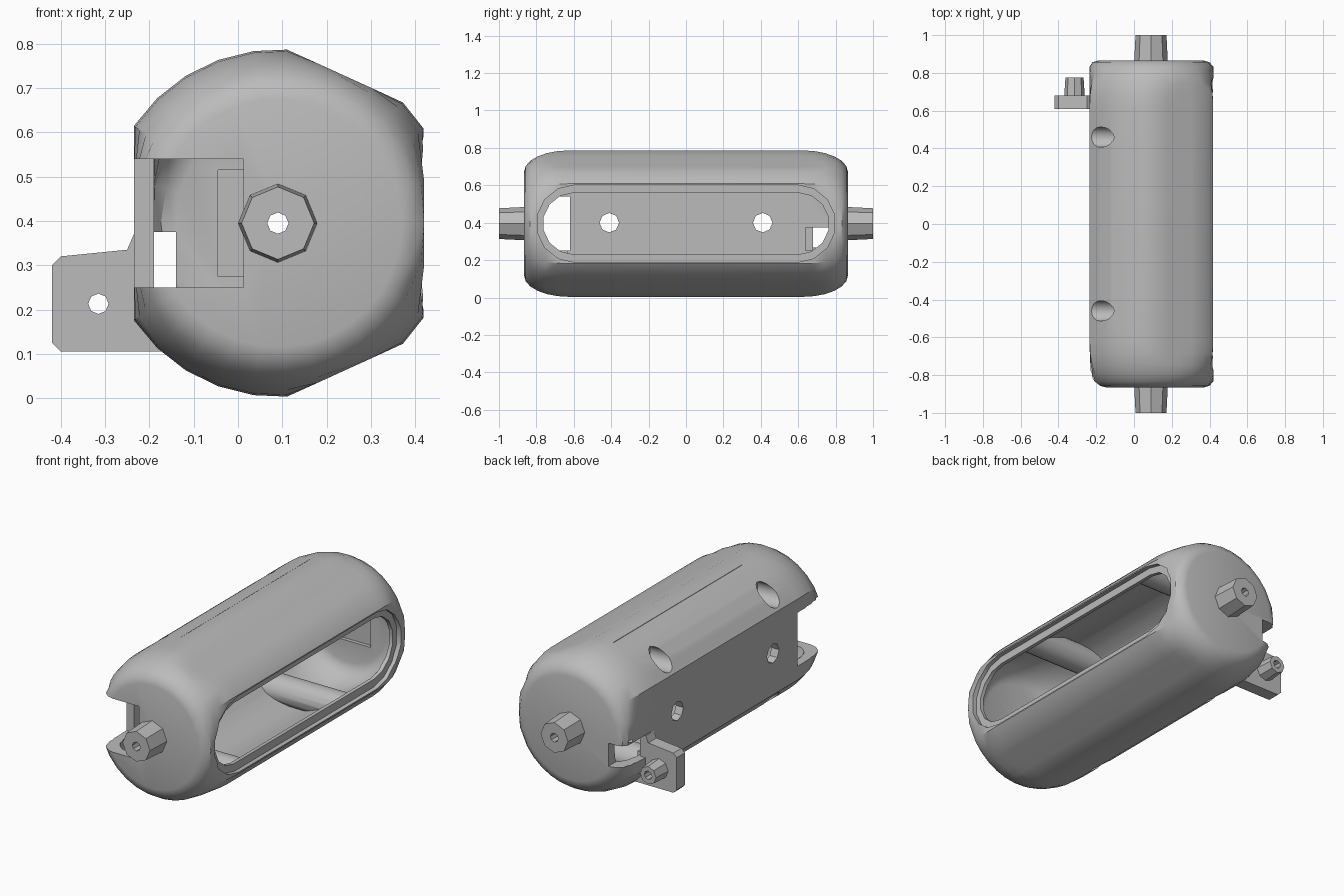
import bpy, bmesh
from math import radians, cos, sin, pi
from mathutils import Matrix, Vector

cube = bpy.data.objects.get("Cube")
if cube:
    bpy.data.objects.remove(cube, do_unlink=True)

grey = bpy.data.materials.new("plain grey")
grey.use_nodes = True
grey.diffuse_color = (0.5, 0.5, 0.5, 1)
grey.node_tree.nodes["Principled BSDF"].inputs["Base Color"].default_value = (0.5, 0.5, 0.5, 1)

CX, CZ = 0.09, 0.395      # long axis of the housing
ROT = {"x": Matrix.Rotation(pi / 2, 4, "Y"), "y": Matrix.Rotation(-pi / 2, 4, "X")}


def finish(bm, name):
    bmesh.ops.recalc_face_normals(bm, faces=bm.faces[:])
    mesh = bpy.data.meshes.new(name)
    bm.to_mesh(mesh)
    bm.free()
    mesh.materials.append(grey)
    ob = bpy.data.objects.new(name, mesh)
    bpy.context.collection.objects.link(ob)
    return ob


def box(name, x, y, z):
    bm = bmesh.new()
    bmesh.ops.create_cube(bm, size=1)
    for v in bm.verts:
        v.co = Vector([(r[0] + r[1]) / 2 + c * (r[1] - r[0]) for c, r in zip(v.co, (x, y, z))])
    return finish(bm, name)


def rod(name, axis, start, end, r1, r2=None, sides=16):
    """Cylinder or cone along an axis, from start over a signed length."""
    bm = bmesh.new()
    bmesh.ops.create_cone(bm, cap_ends=True, segments=sides, radius1=r1,
                          radius2=r1 if r2 is None else r2, depth=end)
    bmesh.ops.translate(bm, verts=bm.verts, vec=(0, 0, end / 2))
    bmesh.ops.transform(bm, verts=bm.verts, matrix=Matrix.Translation(start) @ ROT[axis])
    return finish(bm, name)


def prism(name, points, axis, lo, hi):
    """Extrude a profile along x (points are y, z) or y (points are x, z)."""
    bm = bmesh.new()
    place = (lambda p, d: (d, p[0], p[1])) if axis == "x" else (lambda p, d: (p[0], d, p[1]))
    face = bm.faces.new([bm.verts.new(place(p, lo)) for p in points])
    new = bmesh.ops.extrude_face_region(bm, geom=[face])["geom"]
    step = (hi - lo, 0, 0) if axis == "x" else (0, hi - lo, 0)
    bmesh.ops.translate(bm, verts=[g for g in new if isinstance(g, bmesh.types.BMVert)], vec=step)
    return finish(bm, name)


def stadium(half_y, half_z, steps=7):
    pts = []
    for side in (1, -1):
        for i in range(steps + 1):
            a = -pi / 2 + pi * i / steps
            pts.append((side * (half_y - half_z + half_z * cos(a)), CZ + side * half_z * sin(a)))
    return pts


def cut(ob, tools):
    """Subtract the tools, bake the result and remove the tools."""
    for t in tools:
        t.hide_render = True
        m = ob.modifiers.new("cut", "BOOLEAN")
        m.operation, m.solver, m.object = "DIFFERENCE", "EXACT", t
    bpy.context.view_layer.update()
    mesh = bpy.data.meshes.new_from_object(ob.evaluated_get(bpy.context.evaluated_depsgraph_get()))
    ob.modifiers.clear()
    ob.data = mesh
    for t in tools:
        bpy.data.objects.remove(t, do_unlink=True)
    return ob


def capsule(name, inset, end):
    """Rounded barrel with two flat sides and two slanted flats."""
    half = [0, 16, 33, 44, 55, 66, 76, 87, 98, 110, 122, 134, 146, 163]
    angles = half + [180] + [360 - a for a in half[:0:-1]]
    flats = [(0, 0.33), (65.5, 0.365), (-65.5, 0.365), (180, 0.325)]
    steps = 6
    arc = [(0.28 + 0.112 * sin(pi / 2 * i / steps), end - 0.24 * (1 - cos(pi / 2 * i / steps)))
           for i in range(steps + 1)]
    bm = bmesh.new()
    rings = []
    for r, y in [(r, -y) for r, y in arc] + arc[::-1]:
        ring = []
        for a in angles:
            limits = [(d - inset) / cos(radians(a - n)) for n, d in flats if cos(radians(a - n)) > 0.1]
            rad = min([r - inset] + limits)
            ring.append(bm.verts.new((CX + rad * cos(radians(a)), y, CZ + rad * sin(radians(a)))))
        rings.append(ring)
    for p, q in zip(rings, rings[1:]):
        for i in range(len(p)):
            j = (i + 1) % len(p)
            bm.faces.new((p[i], p[j], q[j], q[i]))
    bm.faces.new(rings[0])
    bm.faces.new(rings[-1])
    return finish(bm, name)


# Hollow inside, leaving screw bosses and wall rails standing
cavity = capsule("cavity", 0.045, 0.815)
keep = [rod("boss", "x", (-0.4, y, CZ + dz), 1.0, 0.075) for y in (-0.46, 0.46) for dz in (-0.285, 0.285)]
keep += [box("rail", (-0.25, -0.13), (-0.6, 0.6), (CZ + dz - 0.015, CZ + dz + 0.015)) for dz in (-0.18, 0.18)]
cut(cavity, keep)

# Housing shell
housing = capsule("housing", 0, 0.865)
cut(housing, [cavity])
tools = [
    prism("slot_rim", stadium(0.8, 0.207), "x", 0.395, 0.6),
    prism("slot", stadium(0.765, 0.165), "x", 0.25, 0.6),
    box("front_notch", (-0.4, 0.012), (-1.1, -0.62), (0.25, 0.54)),
    box("rear_opening", (-0.4, -0.14), (0.64, 1.1), (0.25, 0.375)),
    box("inner_recess", (-0.045, 0.225), (0.7, 0.835), (0.275, 0.515)),
    rod("axle_bore", "y", (CX, -1.2, CZ), 2.4, 0.024, sides=8),
]
for y in (-1, 1):
    tools.append(rod("wall_hole", "x", (-0.4, y * 0.41, 0.4), 0.3, 0.052, sides=8))
    for dz in (-0.285, 0.285):
        tools.append(rod("screw_hole", "x", (-0.4, y * 0.46, CZ + dz), 0.33, 0.054))
for z in ((-0.1, 0.012), (0.776, 0.9)):
    tools.append(box("seam", (0.01, 0.016), (-0.5, 0.6), z))
cut(housing, tools)

# Faceted axle stubs with a bore
parts = [housing]
for name, s in (("front_stub", -1), ("rear_stub", 1)):
    bm_stub = rod(name, "y", (CX, 0.84, CZ), 0.16, 0.09, 0.082, sides=8)
    if s < 0:
        bm_stub.data.transform(Matrix.Scale(-1, 4, (0, 1, 0)))
        bm_stub.data.flip_normals()
    parts.append(cut(bm_stub, [rod("bore", "y", (CX, -1.2, CZ), 2.4, 0.024, sides=8)]))

# Mounting tab with its spacer
tab = prism("mounting_tab", [(-0.42, 0.125), (-0.4, 0.105), (-0.165, 0.105), (-0.2, 0.2), (-0.2, 0.38),
                             (-0.235, 0.37), (-0.25, 0.335), (-0.4, 0.32), (-0.42, 0.3)], "y", 0.61, 0.68)
spacer = rod("tab_spacer", "y", (-0.315, 0.67, 0.213), 0.105, 0.055, 0.048, sides=8)
for ob in (tab, spacer):
    parts.append(cut(ob, [rod("bore", "y", (-0.315, 0.5, 0.213), 0.4, 0.023, sides=8)]))

# Smooth the rounded housing, keeping its edges sharp
for ob in bpy.context.selected_objects:
    ob.select_set(False)
housing.select_set(True)
bpy.context.view_layer.objects.active = housing
bpy.ops.object.shade_smooth_by_angle(angle=radians(30))
